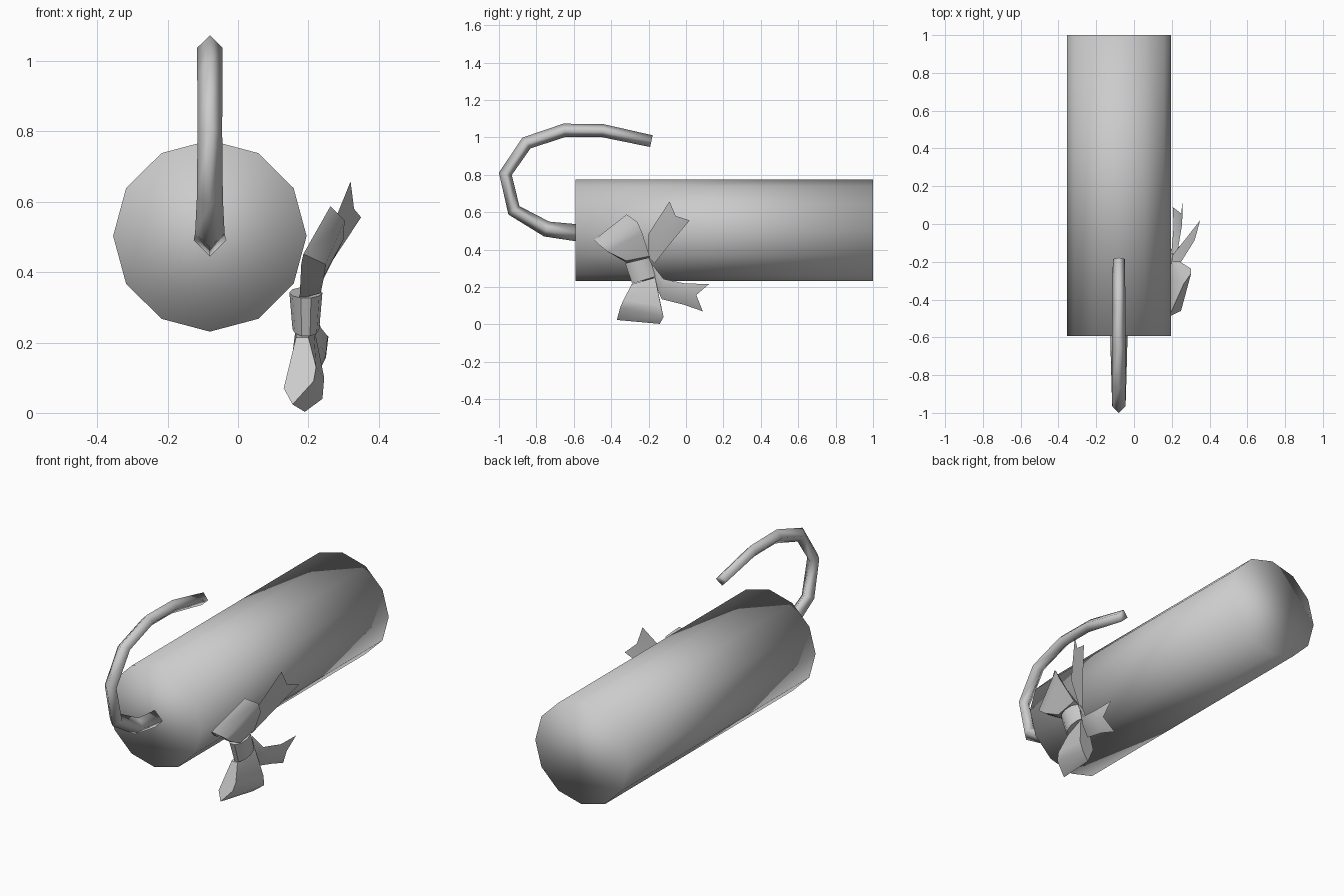
import bpy, bmesh, math
from mathutils import Vector

grey = bpy.data.materials.new("plain grey")
grey.diffuse_color = (0.6, 0.6, 0.6, 1)


def loft(name, rings, closed=True, sharp=180):
    """Skin a list of equal point rings; closed rings also get flat end caps."""
    bm = bmesh.new()
    rows = [[bm.verts.new(p) for p in ring] for ring in rings]
    n = len(rows[0])
    for a, b in zip(rows, rows[1:]):
        for i in range(n if closed else n - 1):
            j = (i + 1) % n
            bm.faces.new((a[i], a[j], b[j], b[i])).smooth = True
    if closed:
        bm.faces.new(rows[0][::-1])
        bm.faces.new(rows[-1])
    bmesh.ops.recalc_face_normals(bm, faces=bm.faces)
    me = bpy.data.meshes.new(name)
    bm.to_mesh(me)
    bm.free()
    me.set_sharp_from_angle(angle=math.radians(sharp))
    me.materials.append(grey)
    ob = bpy.data.objects.new(name, me)
    bpy.context.collection.objects.link(ob)
    return ob


def ring(center, u, v, sides):
    c, u, v = Vector(center), Vector(u), Vector(v)
    return [c + u * math.cos(t) + v * math.sin(t)
            for t in (2 * math.pi * i / sides for i in range(sides))]


# Twelve-sided body lying along y
loft("body", [ring((-0.08, y, 0.503), (0.275, 0, 0), (0, 0, 0.272), 12)
              for y in (-0.592, 1.0)])

# Four-sided curled fuse, swept along a path in the yz plane
path = [(-0.585, 0.49), (-0.745, 0.51), (-0.92, 0.61), (-0.966, 0.805),
        (-0.853, 0.97), (-0.65, 1.038), (-0.445, 1.036), (-0.185, 0.98)]
radii = [0.046, 0.042, 0.037, 0.035, 0.036, 0.036, 0.035, 0.032]
rings = []
for i, ((y, z), r) in enumerate(zip(path, radii)):
    p, q = path[max(i - 1, 0)], path[min(i + 1, len(path) - 1)]
    d = Vector((0, q[0] - p[0], q[1] - p[1])).normalized()
    if i == 0:
        d = Vector((0, -1, 0))
    side = Vector((1, 0, 0))
    rings.append(ring((-0.08, y, z), side * r, d.cross(side) * r, 4))
loft("fuse", rings)

# Bow knot: flattened band
loft("bow_knot", [
    ring((0.193, -0.262, 0.342), (0.047, 0, 0), (0, 0.067, 0.016), 10),
    ring((0.193, -0.222, 0.238), (0.038, 0, 0), (0, 0.069, 0.021), 10)], sharp=50)

# Bow loops: teardrop outlines on the near and far ribbon edges
loft("lower_loop", [
    [(0.165, -0.29, 0.215), (0.130, -0.35, 0.07), (0.155, -0.37, 0.024),
     (0.215, -0.352, 0.09), (0.222, -0.335, 0.13), (0.20, -0.29, 0.215)],
    [(0.165, -0.17, 0.25), (0.145, -0.15, 0.09), (0.19, -0.14, 0.003),
     (0.24, -0.12, 0.04), (0.245, -0.135, 0.10), (0.215, -0.165, 0.25)]], sharp=50)
loft("upper_loop", [
    [(0.175, -0.31, 0.325), (0.18, -0.465, 0.425), (0.186, -0.49, 0.452),
     (0.249, -0.46, 0.422), (0.245, -0.42, 0.39), (0.235, -0.32, 0.34)],
    [(0.20, -0.195, 0.355), (0.245, -0.305, 0.54), (0.263, -0.318, 0.588),
     (0.303, -0.26, 0.548), (0.30, -0.235, 0.493), (0.235, -0.195, 0.365)]], sharp=50)

# Ribbon tails with notched ends
loft("upper_tail", [
    [(0.20, -0.20, 0.36), (0.20, -0.185, 0.345), (0.20, -0.17, 0.325)],
    [(0.25, -0.20, 0.485), (0.268, -0.13, 0.465), (0.28, -0.07, 0.45)],
    [(0.32, -0.088, 0.658), (0.33, -0.055, 0.58), (0.35, 0.02, 0.556)]],
    closed=False)
loft("lower_tail", [
    [(0.21, -0.18, 0.32), (0.20, -0.18, 0.28), (0.19, -0.175, 0.24)],
    [(0.235, -0.12, 0.243), (0.235, -0.125, 0.19), (0.20, -0.13, 0.135)],
    [(0.255, 0.0, 0.218), (0.25, -0.005, 0.165), (0.21, -0.01, 0.105)],
    [(0.257, 0.125, 0.217), (0.25, 0.055, 0.157), (0.205, 0.09, 0.07)]],
    closed=False)
